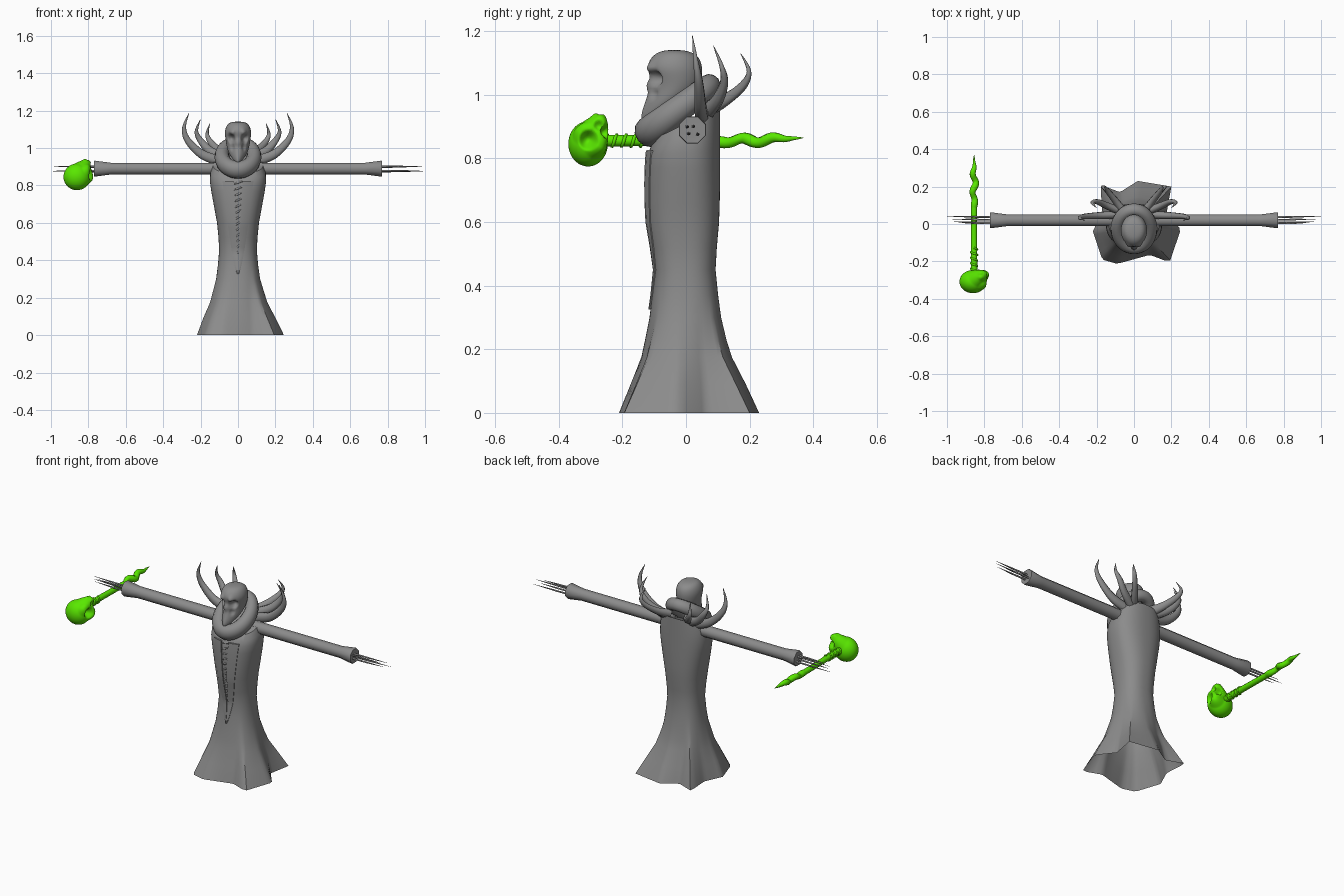
import bpy, bmesh, math
from mathutils import Vector

cube = bpy.data.objects.get("Cube")
if cube:
    bpy.data.objects.remove(cube)


def material(name, rgb):
    m = bpy.data.materials.new(name)
    m.use_nodes = True
    m.diffuse_color = (*rgb, 1)
    m.node_tree.nodes["Principled BSDF"].inputs["Base Color"].default_value = (*rgb, 1)
    return m


GREY = material("ash grey", (0.26, 0.26, 0.26))
GREEN = material("poison green", (0.1, 0.8, 0.0))


def finish(name, bm, mat, angle=60):
    bmesh.ops.recalc_face_normals(bm, faces=bm.faces)
    mesh = bpy.data.meshes.new(name)
    bm.to_mesh(mesh)
    bm.free()
    ob = bpy.data.objects.new(name, mesh)
    bpy.context.collection.objects.link(ob)
    mesh.materials.append(mat)
    bpy.ops.object.select_all(action="DESELECT")
    ob.select_set(True)
    bpy.context.view_layer.objects.active = ob
    bpy.ops.object.shade_smooth_by_angle(angle=math.radians(angle))
    return ob


def loft(name, rows, mat, cap_start=True, angle=60):
    """Skin a list of equally long closed point rows."""
    bm = bmesh.new()
    rings = [[bm.verts.new(p) for p in row] for row in rows]
    n = len(rings[0])
    for a, b in zip(rings, rings[1:]):
        for i in range(n):
            j = (i + 1) % n
            bm.faces.new((a[i], a[j], b[j], b[i]))
    if cap_start:
        bm.faces.new(rings[0])
    bm.faces.new(rings[-1])
    return finish(name, bm, mat, angle)


def spline(points, steps):
    """Catmull-Rom samples through tuples of any length."""
    p = [points[0]] + list(points) + [points[-1]]
    out = []
    for k in range(1, len(p) - 2):
        for s in range(steps):
            t = s / steps
            out.append([0.5 * (2 * b + (c - a) * t + (2 * a - 5 * b + 4 * c - d) * t * t
                               + (3 * b - a - 3 * c + d) * t ** 3)
                        for a, b, c, d in zip(*p[k - 1:k + 3])])
    return out + [list(points[-1])]


def tube(name, path, mat, sides=8, steps=1, flat=1.0, up=(0, 0, 1)):
    """Round tube along (x, y, z, radius) points."""
    pts = spline(path, steps)
    rows = []
    for i, p in enumerate(pts):
        t = Vector(pts[min(i + 1, len(pts) - 1)][:3]) - Vector(pts[max(i - 1, 0)][:3])
        u = t.cross(Vector(up)).normalized()
        v = u.cross(t).normalized()
        rows.append([Vector(p[:3]) + max(p[3], 0.0004) * (u * math.cos(a) + v * math.sin(a) * flat)
                     for a in (2 * math.pi * (k + 0.5) / sides for k in range(sides))])
    return loft(name, rows, mat)


def dent(ob, centre, radius, push):
    """Push the surface near a point, with a soft falloff."""
    for v in ob.data.vertices:
        d = (v.co - Vector(centre)).length / radius
        if d < 1:
            v.co += Vector(push) * (1 - d * d) ** 1.5


# Robe: flaring shell with a folded, straight-edged hem, open below
hem = sorted((math.atan2(y, x) % math.tau, math.hypot(x, y)) for x, y in [
    (-.22, -.04), (-.17, -.19), (-.09, -.213), (.085, -.165), (.19, -.205), (.25, -.03),
    (.175, .065), (.2, .2), (.02, .23), (-.075, .17), (-.18, .21), (-.17, .07)])
hem = [(hem[-1][0] - math.tau, hem[-1][1])] + hem + [(hem[0][0] + math.tau, hem[0][1])]
# height, half width, front depth, back depth
body = [(0, .225, .21, .22), (.09, .19, .178, .175), (.175, .152, .147, .137), (.23, .137, .133, .123),
        (.3, .118, .116, .11), (.37, .108, .106, .101), (.45, .101, .098, .093), (.52, .104, .108, .097),
        (.6, .112, .122, .104), (.66, .123, .125, .106), (.72, .134, .126, .107),
        (.77, .143, .125, .107), (.82, .15, .122, .107), (.87, .148, .111, .107), (.91, .134, .095, .107)]
POWER = 0.85


def hem_radius(a):
    for (a0, r0), (a1, r1) in zip(hem, hem[1:]):
        if a0 <= a <= a1:
            return r0 * r1 * math.sin(a1 - a0) / (r0 * math.sin(a - a0) + r1 * math.sin(a1 - a))


def robe_row(z, w, f, b, n=72):
    fold = max(0, 1 - z / 0.34) ** 1.2
    row = []
    for k in range(n):
        a = math.tau * k / n
        c, s = math.cos(a), math.sin(a)
        x = w * math.copysign(abs(c) ** POWER, c)
        y = (b if s > 0 else f) * math.copysign(abs(s) ** POWER, s)
        r = hem_radius(a) * w / body[0][1]
        lean = 0.48 * y * max(0, (z - 0.8) / 0.11)
        row.append(Vector((x, y, z + lean)).lerp(Vector((r * c, r * s, z)), fold))
    return row


loft("robe", [robe_row(*r) for r in body], GREY, cap_start=False, angle=40)


# Robe front: raised lapels either side of a tapering ribbed slit
def front(x, z):
    lo, hi = next((p, q) for p, q in zip(body, body[1:]) if p[0] <= z <= q[0])
    t = (z - lo[0]) / (hi[0] - lo[0])
    w, f = lo[1] + (hi[1] - lo[1]) * t, lo[2] + (hi[2] - lo[2]) * t
    e = 2 / POWER
    return -f * max(0, 1 - abs(x / w) ** e) ** (1 / e)


for side, label in ((1, "left"), (-1, "right")):
    rows = []
    for k in range(25):
        t = k / 24
        z = 0.825 - 0.5 * t
        inner, outer = 0.024 * max(0, 1 - t * 1.15) + 0.001, 0.08 * (1 - t) ** 0.7 + 0.003
        rows.append([(side * x, front(x, z) - lift, z) for x, lift in
                     ((inner, -.004), (inner, .006), ((inner + outer) / 2, .006), (outer, .003), (outer, -.004))])
    loft(label + "_lapel", rows, GREY, angle=25)
for k in range(13):
    z = 0.815 - 0.031 * k
    w = 0.024 * (1 - k / 14)
    tube("chest_rib", [(-w, front(w, z) + .002, z - .008, .004), (0, front(0, z), z, .005),
                       (w, front(w, z) + .002, z + .008, .004)], GREY, 6)

# Collar: thick tilted ring, heavier at the front
bm = bmesh.new()
rings = []
for i in range(40):
    a = math.tau * i / 40
    ring = []
    for k in range(12):
        b = math.tau * k / 12
        m = 0.039 - 0.006 * math.sin(a)
        u, v = (0.086 + m * math.cos(b)) * math.cos(a), (0.121 + m * math.cos(b)) * math.sin(a)
        h = m * math.sin(b) * 1.1
        ring.append(bm.verts.new((u, -.02 + v * .79 - h * .61, .957 + v * .61 + h * .79)))
    rings.append(ring)
for i in range(40):
    for k in range(12):
        r, q = rings[i], rings[(i + 1) % 40]
        bm.faces.new((r[k], q[k], q[(k + 1) % 12], r[(k + 1) % 12]))
finish("collar", bm, GREY)

# Head: skull narrowing to a broad hooked beak; height, front y, back y, half width, pointedness
head_rows = []
for z, f, b, w, sharp in [(1.142, -.07, -.005, .034, 0), (1.127, -.105, .04, .06, 0),
                          (1.09, -.127, .053, .073, 0), (1.06, -.113, .052, .07, 0),
                          (1.02, -.115, .045, .064, .2), (.98, -.128, .0, .056, .35),
                          (.95, -.139, -.05, .036, .35), (.918, -.143, -.11, .01, .2)]:
    row = []
    for k in range(20):
        a = math.tau * (k + 0.5) / 20
        s = math.sin(a)
        row.append((w * math.cos(a) * (1 - sharp * max(0, -s)), (f + b) / 2 + (b - f) / 2 * s, z))
    head_rows.append(row)
head = loft("head", head_rows, GREY)
head.modifiers.new("Smooth", "SUBSURF").levels = 2
bpy.ops.object.modifier_apply(modifier="Smooth")
for s in (-1, 1):
    dent(head, (s * .04, -.1, 1.052), .03, (-s * .008, .028, 0))
    dent(head, (s * .035, -.115, 1.088), .025, (0, -.012, -.004))
    dent(head, (s * .035, -.105, 1.005), .022, (-s * .006, .008, 0))
dent(head, (0, -.118, 1.03), .025, (0, -.01, 0))

# Horns, arms, cuffs and claws on both sides
horns = {"outer_horn": [(.09, .05, .93, .03), (.19, .045, .965, .026), (.268, .04, 1.04, .019),
                        (.288, .03, 1.11, .011), (.262, .02, 1.187, .001)],
         "middle_horn": [(.08, .07, .95, .03), (.15, .1, .985, .024), (.2, .12, 1.04, .018),
                         (.222, .112, 1.09, .01), (.2, .086, 1.155, .001)],
         "back_horn": [(.06, .07, .96, .03), (.1, .125, .985, .023), (.145, .18, 1.03, .017),
                       (.165, .198, 1.075, .01), (.15, .172, 1.13, .001)]}
for side, label in ((1, "left_"), (-1, "right_")):
    for name, path in horns.items():
        tube(label + name, [(side * x, y, z, r) for x, y, z, r in path], GREY, 8, 5, 0.75, (0, 1, 0))
    tube(label + "arm", [(side * x, .02, .89, r) for x, r in
                         ((.06, .036), (.13, .034), (.68, .034), (.765, .046), (.77, .044),
                          (.768, .038), (.75, .035))], GREY, 8)
    for y, z, reach in ((.003, .9, .95), (.022, .901, .99), (.008, .878, .97), (.036, .876, 1)):
        tube(label + "claw", [(side * .73, y, z, .006), (side * .86, y + .002, z, .005),
                              (side * reach, y + .005, z + .001, .0006)], GREY, 6)

# Staff: rod, spiral grip, wavy blade
X, Z = -.855, .856
tube("staff_rod", [(X, -.28, Z, .019), (X, -.13, Z, .017), (X, .1, Z - .004, .016)], GREEN, 10)
tube("staff_grip", [(X + .018 * math.cos(t * .4), -.255 + .0019 * t, Z + .018 * math.sin(t * .4), .005)
                    for t in range(68)], GREEN, 6, 1, 1, (0, 1, 0))
blade = []
for k in range(37):
    t = k / 36
    fade = math.sin(math.pi * min(1, t * 1.15)) if t < .87 else 0
    blade.append((X + .010 * fade * math.sin(t * 17), .09 + .28 * t,
                  Z - .004 + .013 * t + .009 * fade * math.sin(t * 17 + 2.6),
                  .018 * min(1, (1 - t) * 2.6) ** .8 + .002 * math.sin(t * 20) * (1 - t)))
tube("staff_blade", blade, GREEN, 8)

# Staff skull: round cranium with a raised jaw and sunken eyes
bm = bmesh.new()
bmesh.ops.create_icosphere(bm, subdivisions=5, radius=1)
for v in bm.verts:
    v.co = Vector((X - .006 + v.co.x * .072, -.308 + v.co.y * .062, .846 + v.co.z * .071))
skull = finish("staff_skull", bm, GREEN, 80)
dent(skull, (-.825, -.275, .9), .062, (.03, .018, .034))
dent(skull, (-.80, -.275, .845), .05, (.02, .014, -.004))
dent(skull, (-.80, -.33, .885), .04, (.008, -.006, .012))
dent(skull, (-.79, -.305, .858), .034, (-.034, 0, 0))
dent(skull, (-.80, -.25, .885), .026, (-.022, -.016, -.005))
dent(skull, (-.785, -.275, .905), .018, (-.016, 0, -.004))
for y, z in ((-.262, .925), (-.285, .928)):
    dent(skull, (-.82, y, z), .018, (.002, 0, .008))
